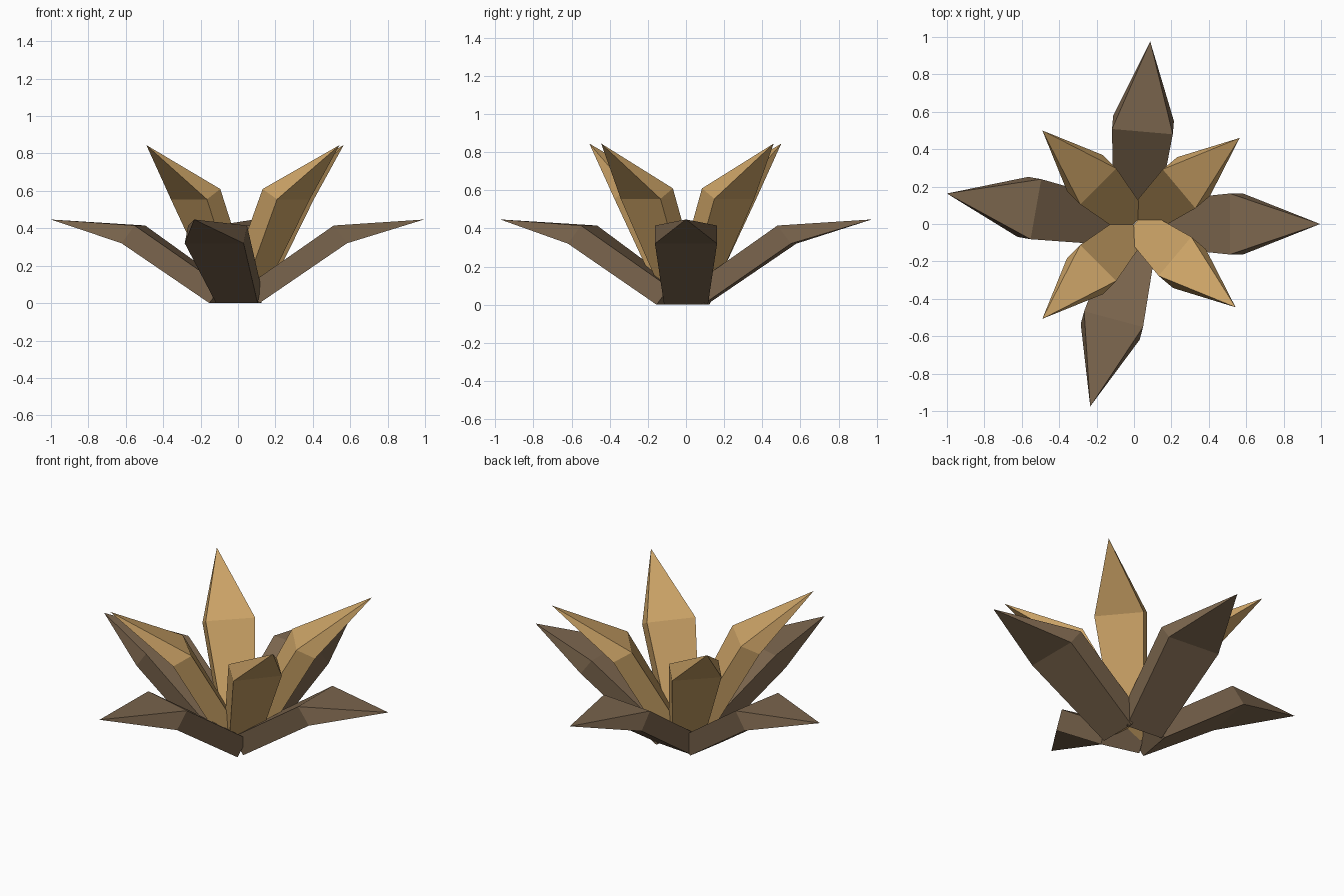
import bpy, bmesh, math
from mathutils import Vector

if "Cube" in bpy.data.objects:
    bpy.data.objects.remove(bpy.data.objects["Cube"])


def material(name, srgb):
    m = bpy.data.materials.new(name)
    m.diffuse_color = [(c / 255 / 12.92 if c / 255 < 0.04045 else ((c / 255 + 0.055) / 1.055) ** 2.4)
                       for c in srgb] + [1.0]
    m.use_nodes = True
    m.node_tree.nodes["Principled BSDF"].inputs["Base Color"].default_value = m.diffuse_color
    return m


brown = material("dull brown", (124, 102, 78))
gold = material("golden tan", (206, 165, 104))


def petal(name, tip, angle, tip_z, base, shoulder, mat):
    """Rectangular section from base to shoulder, then a pyramid to the tip.
    Each section: (inner edge (along, z), outer edge (along, z), half width), along measured from the tip."""
    a = math.radians(angle)
    d = Vector((math.cos(a), math.sin(a), 0))
    side = Vector((-d.y, d.x, 0))
    origin = Vector((tip[0], tip[1], 0))
    bm = bmesh.new()

    def ring(section):
        (ai, zi), (ao, zo), w = section
        return [bm.verts.new(origin + d * s + side * k + Vector((0, 0, z)))
                for s, z, k in ((ai, zi, -w), (ai, zi, w), (ao, zo, w), (ao, zo, -w))]

    r0, r1 = ring(base), ring(shoulder)
    point = bm.verts.new(origin + Vector((0, 0, tip_z)))
    bm.faces.new(r0)
    for i in range(4):
        j = (i + 1) % 4
        bm.faces.new((r0[i], r0[j], r1[j], r1[i]))
        bm.faces.new((r1[i], r1[j], point))
    bmesh.ops.recalc_face_normals(bm, faces=bm.faces)
    me = bpy.data.meshes.new(name)
    bm.to_mesh(me)
    bm.free()
    me.materials.append(mat)
    bpy.context.collection.objects.link(bpy.data.objects.new(name, me))


# Low, wide outer leaves
outer = [((0.995, 0.0), 0), ((0.087, 0.975), 85), ((-1.0, 0.163), 170), ((-0.234, -0.975), 255)]
for i, (tip, angle) in enumerate(outer):
    petal(f"outer_leaf_{i + 1}", tip, angle, 0.447,
          ((-0.95, 0.09), (-0.88, 0.0), 0.115),
          ((-0.483, 0.415), (-0.412, 0.32), 0.163), brown)

# Steep inner petals
inner = [((0.565, 0.46), 40), ((-0.49, 0.5), 135), ((-0.49, -0.507), 225), ((0.543, -0.445), 320)]
for i, (tip, angle) in enumerate(inner):
    petal(f"inner_petal_{i + 1}", tip, angle, 0.845,
          ((-0.70, 0.11), (-0.60, 0.055), 0.085),
          ((-0.423, 0.61), (-0.322, 0.555), 0.136), gold)
